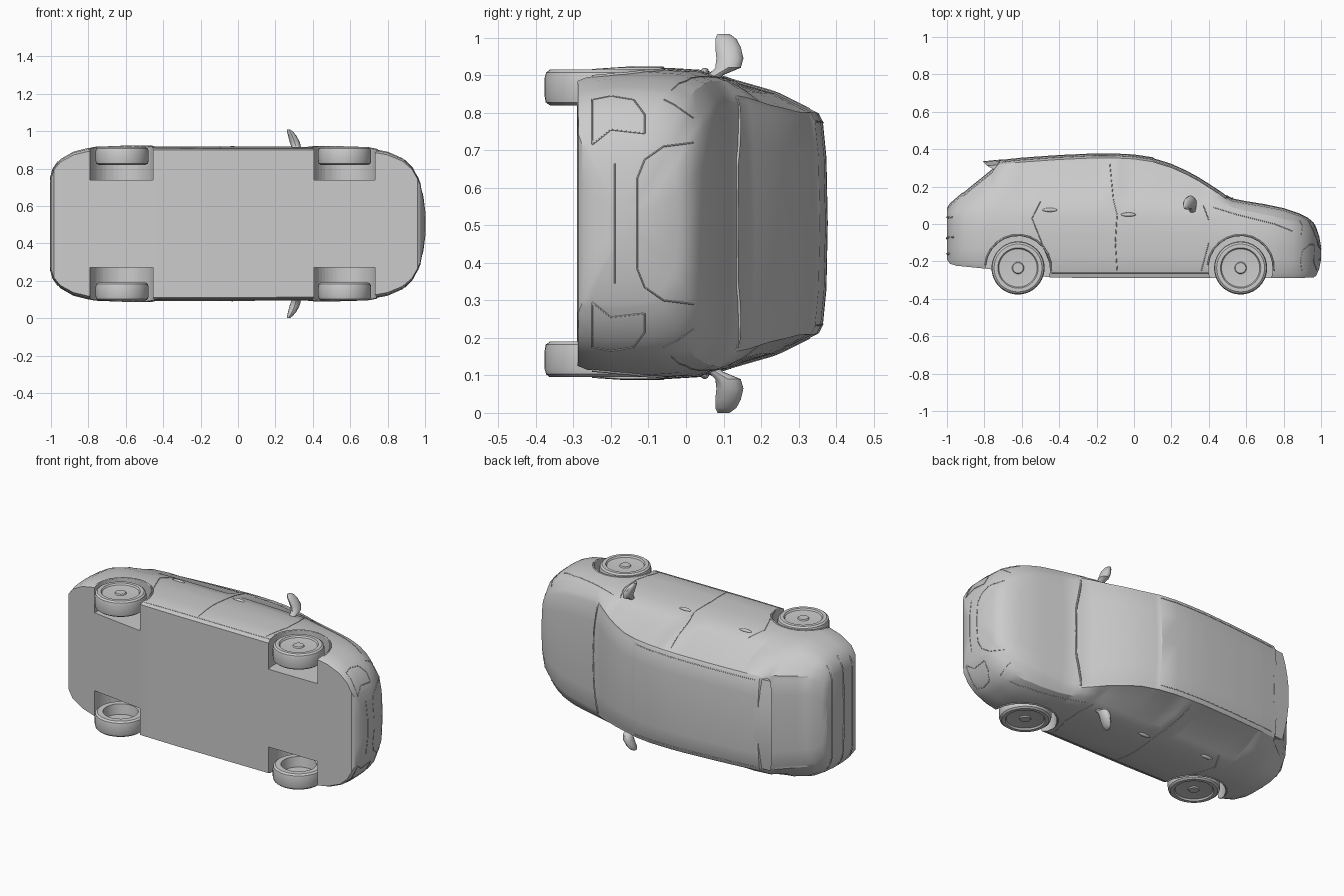
import bpy, bmesh, math
from mathutils import Vector
from mathutils.bvhtree import BVHTree

if "Cube" in bpy.data.objects:
    bpy.data.objects.remove(bpy.data.objects["Cube"])

# The car lies on its side: x = length, y = car height, z = car width
MID = 0.505
WHEELS = {"rear": -0.62, "front": 0.57}
AXLE_Y = -0.235

grey = bpy.data.materials.new("plain grey")
grey.use_nodes = True
grey.diffuse_color = (0.6, 0.6, 0.6, 1)
grey.node_tree.nodes["Principled BSDF"].inputs["Base Color"].default_value = (0.6, 0.6, 0.6, 1)


def add_object(name, data):
    ob = bpy.data.objects.new(name, data)
    bpy.context.scene.collection.objects.link(ob)
    if not data.materials:
        data.materials.append(grey)
    return ob


def smooth(ob, angle=30):
    bpy.ops.object.select_all(action="DESELECT")
    ob.select_set(True)
    bpy.context.view_layer.objects.active = ob
    bpy.ops.object.shade_smooth_by_angle(angle=math.radians(angle))


def finish(name, bm, angle=30):
    me = bpy.data.meshes.new(name)
    bm.to_mesh(me)
    bm.free()
    ob = add_object(name, me)
    smooth(ob, angle)
    return ob


def loft(rings):
    """Skin closed rings of points and cap both ends."""
    bm = bmesh.new()
    vs = [[bm.verts.new(p) for p in ring] for ring in rings]
    n = len(vs[0])
    for a, b in zip(vs, vs[1:]):
        for i in range(n):
            j = (i + 1) % n
            bm.faces.new((a[i], a[j], b[j], b[i]))
    bm.faces.new(vs[0])
    bm.faces.new(vs[-1])
    bmesh.ops.recalc_face_normals(bm, faces=bm.faces)
    return bm


def track(keys, x):
    """Linear interpolation in a list of (x, value)."""
    for (x0, v0), (x1, v1) in zip(keys, keys[1:]):
        if x <= x1:
            return v0 + (v1 - v0) * max(0, (x - x0) / (x1 - x0))
    return keys[-1][1]


# Body profiles along the length
floor = [(-1, -.19), (-.985, -.212), (-.95, -.223), (-.78, -.24), (-.6, -.265), (-.45, -.285),
         (-.2, -.29), (.6, -.29), (.96, -.287), (.975, -.275), (.99, -.24), (1, -.19)]
roof = [(-1, .085), (-.985, .11), (-.95, .14), (-.88, .2), (-.75, .305), (-.72, .342), (-.6, .355),
        (-.4, .369), (-.2, .378), (-.1, .377), (0, .372), (.1, .357), (.2, .326), (.28, .29),
        (.35, .252), (.45, .188), (.52, .138), (.6, .122), (.7, .106), (.8, .085), (.88, .058),
        (.93, .033), (.96, .008), (.975, -.02), (.99, -.065), (1, -.12)]
belt = [(-1, .055), (-.95, .08), (-.88, .1), (-.75, .12), (-.5, .13), (0, .13), (.2, .122),
        (.45, .108), (.52, .09), (.6, .07), (.75, .04), (.85, .01), (.93, -.03), (.97, -.07),
        (.99, -.11), (1, -.15)]
half_width = [(-1, .25), (-.985, .3), (-.95, .345), (-.88, .385), (-.8, .405), (-.6, .413),
              (.6, .411), (.7, .404), (.8, .385), (.88, .35), (.93, .305), (.96, .25),
              (.975, .215), (.99, .14), (1, .06)]
top_width = [(-1, .2), (-.95, .27), (-.75, .285), (0, .295), (.2, .297), (.35, .315), (.45, .335),
             (.52, .345), (.6, .34), (.75, .32), (.85, .285), (.93, .23), (.97, .16), (1, .04)]


def section(x):
    yb, yt, ys, hw, ht = (track(t, x) for t in (floor, roof, belt, half_width, top_width))
    h, hb, ye = ys - yb, hw * .925, max(ys + .006, yt - .024)
    ht = min(ht, hb * .97)
    half = [(0, yb), (.5 * hw, yb), (.955 * hw, yb), (.985 * hw, yb + .08 * h), (hw, yb + .3 * h),
            (hw, yb + .55 * h), (.985 * hw, yb + .8 * h), (hb, ys),
            ((hb + ht) / 2 + .012 * min(1, (ye - ys) / .2), (ys + ye) / 2), (ht, ye),
            (.93 * ht, ye + .45 * (yt - ye)), (.6 * ht, yt - .15 * (yt - ye)), (0, yt)]
    full = half + [(-w, y) for w, y in half[-2:0:-1]]
    return [(x, y, MID + w) for w, y in full]


keys = {k for t in (floor, roof, belt, half_width, top_width) for k, _ in t}
xs = sorted(keys | {-.62, -.15, -.08, .4, .13, .5, -.92})
body_bm = loft([section(x) for x in xs])


# Inset the glass areas
def inset(test, thick):
    picked = [f for f in body_bm.faces if len(f.verts) == 4 and test(f, f.calc_center_median())]
    bmesh.ops.inset_region(body_bm, faces=picked, thickness=thick, depth=-.004,
                           use_even_offset=True)


def between(c, a, b):
    return a < c.x < b


def in_side(c):
    t = track(roof, c.x) - .026
    return track(belt, c.x) < c.y < t and abs(c.z - MID) > track(top_width, c.x)


def in_top(c):
    return c.y > track(roof, c.x) - .022 and abs(c.z - MID) < track(top_width, c.x)


for a, b in ((-.62, -.15), (-.08, .4)):
    inset(lambda f, c: between(c, a, b) and in_side(c), .012)
for a, b in ((.1, .5), (-.92, -.75)):
    inset(lambda f, c: between(c, a, b) and in_top(c), .01)

surface = BVHTree.FromBMesh(body_bm)
body = finish("car_body", body_bm)

# Wheel bays
for x in WHEELS.values():
    for s in (1, -1):
        bpy.ops.mesh.primitive_cylinder_add(vertices=48, radius=.172, depth=.3,
                                            location=(x, AXLE_Y, MID + s * .385))
        cutter = bpy.context.object
        cutter.hide_render = True
        mod = body.modifiers.new("bay", "BOOLEAN")
        mod.operation, mod.solver, mod.object = "DIFFERENCE", "EXACT", cutter
        bpy.context.view_layer.objects.active = body
        bpy.ops.object.modifier_apply(modifier=mod.name)
        bpy.data.objects.remove(cutter)
smooth(body)


# Thin panel lines projected on the body
def seam(name, points, to_3d, direction, r=.0022, closed=False):
    if closed:
        points = points + points[:1]
    path = []
    for p, q in zip(points, points[1:]):
        for i in range(8):
            path.append(Vector(p).lerp(Vector(q), i / 8))
    path.append(Vector(points[-1]))
    hits = [surface.ray_cast(Vector(to_3d(p)), Vector(direction))[0] for p in path]
    hits = [h for h in hits if h]
    if len(hits) < 2:
        return
    cu = bpy.data.curves.new(name, "CURVE")
    cu.dimensions, cu.bevel_depth, cu.bevel_resolution = "3D", r, 0
    sp = cu.splines.new("POLY")
    sp.points.add(len(hits) - 1)
    for pt, h in zip(sp.points, hits):
        pt.co = (*h, 1)
    add_object(name, cu)


side_lines = {
    "front_door_seam": [(.36, -.25), (.4, -.1), (.4, .02), (.37, .1)],
    "middle_door_seam": [(-.09, -.25), (-.1, -.1), (-.09, .05), (-.11, .13), (-.13, .33)],
    "rear_door_seam": [(-.45, -.21), (-.545, .03), (-.5, .12)],
    "sill_seam": [(-.44, -.262), (.4, -.262)],
    "wing_seam": [(.42, .09), (.55, .05), (.75, .0), (.85, -.04)]}
front_lines = {
    "bonnet_seam": [(.02, .215), (-.06, .205), (-.11, .17), (-.13, .12), (-.13, 0)],
    "bumper_seam": [(-.19, .16), (-.19, 0)],
    "lamp_seam": [(.02, .28), (-.03, .315), (-.06, .33)],
    "fog_lamp_seam": [(-.11, .24), (-.11, .29), (-.14, .33), (-.2, .34), (-.25, .33),
                      (-.25, .21), (-.2, .25)]}
rear_lines = {
    "tailgate_seam": [(.035, .31), (.035, 0)],
    "rear_bumper_seam": [(-.07, .33), (-.08, 0)],
    "rear_skirt_seam": [(-.16, .3), (-.16, 0)]}
for s, label in ((1, "left"), (-1, "right")):
    for name, pts in side_lines.items():
        seam(f"{label}_{name}", pts, lambda p: (p[0], p[1], MID + s), (0, 0, -s))
    for name, pts in front_lines.items():
        seam(f"{label}_{name}", pts, lambda p: (2, p[0], MID + s * p[1]), (-1, 0, 0),
             closed=name == "fog_lamp_seam")
    for name, pts in rear_lines.items():
        seam(f"{label}_{name}", pts, lambda p: (-2, p[0], MID + s * p[1]), (1, 0, 0), r=.005)
    seam(f"{label}_roof_seam", [(-.7, .262), (.1, .272)],
         lambda p: (p[0], 2, MID + s * p[1]), (0, -1, 0))
    for end, x in WHEELS.items():
        arc = [(x + .176 * math.cos(a), AXLE_Y + .176 * math.sin(a))
               for a in (math.radians(d) for d in range(-5, 190, 15))]
        seam(f"{label}_{end}_arch_lip", arc, lambda p: (p[0], p[1], MID + s), (0, 0, -s), r=.005)
seam("windscreen_gap", [(.49, -.33), (.52, -.15), (.525, 0), (.52, .15), (.49, .33)],
     lambda p: (p[0], 2, MID + p[1]), (0, -1, 0), r=.005)

# Roof spoiler
rings = []
for i in range(-4, 5):
    w = .27 * i / 4
    d = .024 * (i / 4) ** 2
    rings.append([(x + d, y - d, MID + w) for x, y in
                  ((-.81, .335), (-.7, .346), (-.7, .3), (-.76, .308))])
finish("roof_spoiler", loft(rings))

# Mirrors: (width offset, x, y, x radius, y radius)
mirror_rings = [(.36, .31, .055, .022, .015), (.395, .312, .078, .018, .02),
                (.415, .31, .112, .026, .034), (.44, .302, .117, .027, .036),
                (.47, .29, .112, .022, .034), (.492, .278, .106, .016, .028),
                (.505, .27, .1, .007, .016)]
# Wheel outline: (radius, offset from inner side), open towards the car
wheel_outline = [(0, .06), (.09, .06), (.097, 0), (.128, 0), (.139, .008), (.142, .025),
                 (.142, .072), (.138, .087), (.128, .095), (.108, .095), (.102, .086),
                 (.06, .083), (.032, .083), (.028, .09), (0, .09)]
for s, label in ((1, "left"), (-1, "right")):
    rings = [[(x + rx * math.cos(k * math.tau / 12), y + ry * math.sin(k * math.tau / 12),
               MID + s * w) for k in range(12)] for w, x, y, rx, ry in mirror_rings]
    finish(f"{label}_mirror", loft(rings), 40)

    for end, x in WHEELS.items():
        bm = bmesh.new()
        vs = [bm.verts.new((x + r, AXLE_Y, MID + s * (.315 + o))) for r, o in wheel_outline]
        es = [bm.edges.new(pair) for pair in zip(vs, vs[1:])]
        bmesh.ops.spin(bm, geom=vs + es, cent=(x, AXLE_Y, 0), axis=(0, 0, 1),
                       angle=math.tau, steps=40)
        bmesh.ops.remove_doubles(bm, verts=bm.verts, dist=1e-4)
        bmesh.ops.recalc_face_normals(bm, faces=bm.faces)
        finish(f"{label}_{end}_wheel", bm, 35)

    # Door handles
    for end, x, y in (("rear", -.45, .075), ("front", -.03, .05)):
        hit = surface.ray_cast(Vector((x, y, MID + s)), Vector((0, 0, -s)))[0]
        bpy.ops.mesh.primitive_uv_sphere_add(segments=16, ring_count=8, radius=1, location=hit)
        handle = bpy.context.object
        handle.name = f"{label}_{end}_door_handle"
        handle.scale = (.04, .011, .01)
        handle.data.materials.append(grey)
        smooth(handle, 60)
